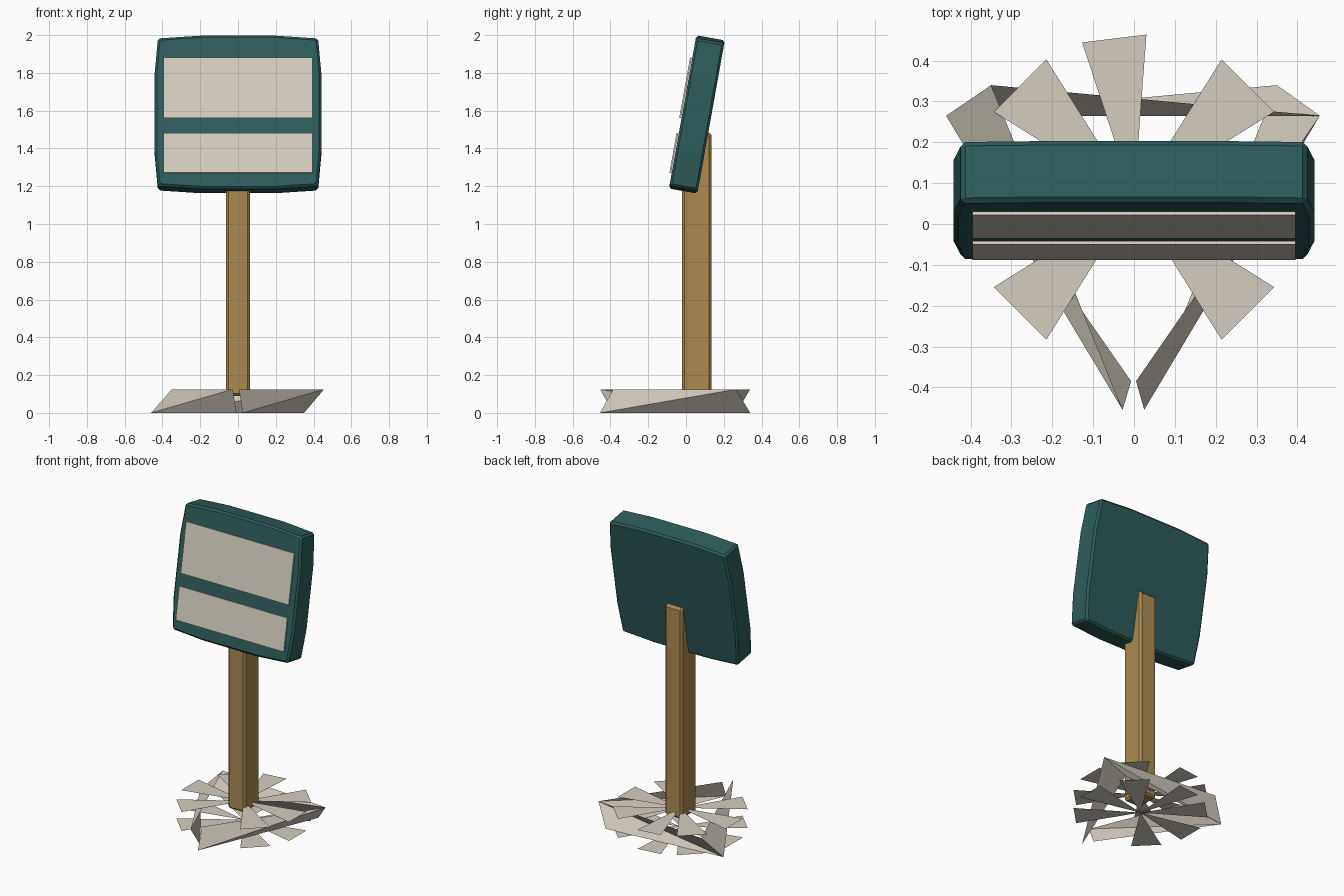
import bpy, bmesh, math
from mathutils import Matrix, Vector

if "Cube" in bpy.data.objects:
    bpy.data.objects.remove(bpy.data.objects["Cube"])


def material(name, rgb):
    m = bpy.data.materials.new(name)
    m.diffuse_color = (*rgb, 1)
    m.use_nodes = True
    m.node_tree.nodes["Principled BSDF"].inputs["Base Color"].default_value = m.diffuse_color
    return m


TEAL = material("dark_teal", (0.027, 0.112, 0.107))
CREAM = material("cream", (0.68, 0.63, 0.54))
STONE = material("pale_stone", (0.66, 0.61, 0.52))
WOOD = material("tan_wood", (0.41, 0.26, 0.08))


def make(name, bm, mat, recalc=True):
    if recalc:
        bmesh.ops.recalc_face_normals(bm, faces=bm.faces[:])
    me = bpy.data.meshes.new(name)
    bm.to_mesh(me)
    bm.free()
    me.materials.append(mat)
    ob = bpy.data.objects.new(name, me)
    bpy.context.collection.objects.link(ob)
    return ob


def bevel(ob, width):
    b = ob.modifiers.new("edge", "BEVEL")
    b.width, b.segments = width, 1
    b.limit_method, b.angle_limit = "ANGLE", math.radians(40)


# Sign frame: local x = width, y = depth, z = height, leaning back
LEAN = Matrix.Translation((0, 0.0575, 1.58)) @ Matrix.Rotation(math.radians(-10.15), 4, "X")
DEPTH = 0.0765

# Sign board: slightly bowed outline extruded through its depth
quarter = [(0.442, 0.20), (0.424, 0.397), (0.20, 0.412)]
outline = quarter + [(-x, z) for x, z in reversed(quarter)]
outline += [(-x, -z) for x, z in outline]
bm = bmesh.new()
front = bm.faces.new([bm.verts.new((x, -DEPTH, z)) for x, z in outline])
ext = bmesh.ops.extrude_face_region(bm, geom=[front], use_keep_orig=True)
for v in ext["geom"]:
    if isinstance(v, bmesh.types.BMVert):
        v.co.y = DEPTH
board = make("sign_board", bm, TEAL)
board.matrix_world = LEAN
bevel(board, 0.012)

# Two thin panels on the front of the board
for name, low, high in (("upper_panel", 1.56, 1.88), ("lower_panel", 1.27, 1.48)):
    bm = bmesh.new()
    bmesh.ops.create_cube(bm, size=1)
    mid, height = (low + high) / 2, high - low
    c = math.cos(math.radians(10.15))
    for v in bm.verts:
        v.co = (v.co.x * 0.79, -DEPTH - 0.0075 + v.co.y * 0.009,
                (mid - 1.594) / c + v.co.z * height / c)
    make(name, bm, CREAM).matrix_world = LEAN

# Post: side profile with its top cut to run into the leaning board
profile = [(-0.02, 0.09), (0.135, 0.09), (0.135, 1.47), (0.12, 1.49), (0.08, 1.49), (-0.02, 1.25)]
bm = bmesh.new()
side = bm.faces.new([bm.verts.new((-0.0625, y, z)) for y, z in profile])
ext = bmesh.ops.extrude_face_region(bm, geom=[side], use_keep_orig=True)
for v in ext["geom"]:
    if isinstance(v, bmesh.types.BMVert):
        v.co.x = 0.0625
bevel(make("post", bm, WOOD), 0.012)

# Base slabs: two levels of flat wedges radiating from under the post
HEIGHT = 0.125
for name, z, up in (("upper_base_wedges", HEIGHT, 1), ("lower_base_wedges", 0.0, -1)):
    bm = bmesh.new()
    for deg in (0, 45, 97, 135, 180, 225, 315):
        half = 11.3 if deg == 97 else 13
        tips = [bm.verts.new((0.405 * math.cos(math.radians(a)),
                              0.06 + 0.405 * math.sin(math.radians(a)), z))
                for a in (deg - half * up, deg + half * up)]
        bm.faces.new([bm.verts.new((0, 0.06, z))] + tips)
    make(name, bm, STONE, recalc=False)

# Base walls: three twisted strips, each a pair of triangles
H = HEIGHT
left_low, left_high = (-0.46, 0.265, 0), (-0.35, 0.34, H)
right_low, right_high = (0.35, 0.34, 0), (0.455, 0.265, H)
tip_left_high, tip_left_low = (-0.028, -0.455, H), (-0.007, -0.385, 0)
tip_right_low, tip_right_high = (0.025, -0.455, 0), (0.005, -0.385, H)
walls = {
    "left_base_wall": [(left_low, tip_left_high, left_high),
                       (left_low, tip_left_low, tip_left_high)],
    "right_base_wall": [(right_low, right_high, tip_right_low),
                        (tip_right_low, right_high, tip_right_high)],
    "back_base_wall": [(left_low, left_high, right_high),
                       (left_low, right_high, right_low)],
}
for name, tris in walls.items():
    bm = bmesh.new()
    for tri in tris:
        f = bm.faces.new([bm.verts.new(p) for p in tri])
        f.normal_update()
        # face away from the middle of the base
        if f.normal.dot(f.calc_center_median() - Vector((0, 0.06, H / 2))) < 0:
            f.normal_flip()
    bmesh.ops.remove_doubles(bm, verts=bm.verts[:], dist=1e-5)
    make(name, bm, STONE, recalc=False)
